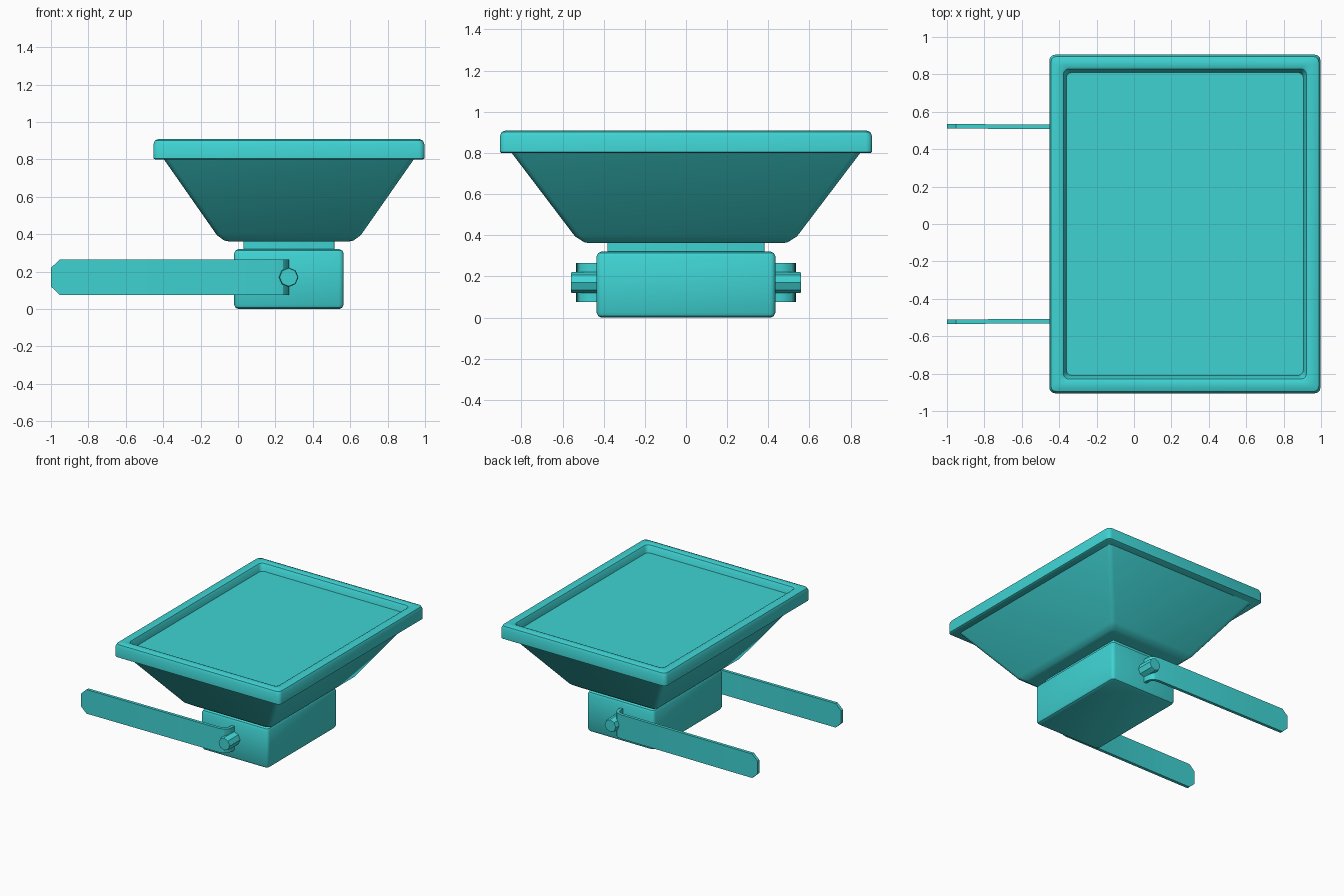
import bpy, bmesh, math
from mathutils import Vector

if "Cube" in bpy.data.objects:
    bpy.data.objects.remove(bpy.data.objects["Cube"])

teal = bpy.data.materials.new("teal")
teal.diffuse_color = (0.05, 0.65, 0.65, 1)
teal.use_nodes = True
teal.node_tree.nodes["Principled BSDF"].inputs["Base Color"].default_value = teal.diffuse_color


def loft(name, rings):
    """Skin a list of equal-length point rings into a closed solid."""
    bm = bmesh.new()
    loops = [[bm.verts.new(p) for p in ring] for ring in rings]
    n = len(loops[0])
    for a, b in zip(loops, loops[1:]):
        for i in range(n):
            j = (i + 1) % n
            bm.faces.new((a[i], a[j], b[j], b[i]))
    bm.faces.new(loops[0][::-1])
    bm.faces.new(loops[-1])
    bmesh.ops.recalc_face_normals(bm, faces=bm.faces)
    mesh = bpy.data.meshes.new(name)
    bm.to_mesh(mesh)
    bm.free()
    mesh.materials.append(teal)
    ob = bpy.data.objects.new(name, mesh)
    bpy.context.collection.objects.link(ob)
    bpy.ops.object.select_all(action='DESELECT')
    ob.select_set(True)
    bpy.context.view_layer.objects.active = ob
    bpy.ops.object.shade_smooth_by_angle(angle=math.radians(32))
    return ob


def rounded_rect(cx, hx, hy, r, z, seg=3):
    """Rounded rectangle ring centred on (cx, 0)."""
    pts = []
    for k, (sx, sy) in enumerate(((1, 1), (-1, 1), (-1, -1), (1, -1))):
        for s in range(seg + 1):
            a = math.radians(90 * (k + s / seg))
            pts.append((cx + sx * (hx - r) + r * math.cos(a),
                        sy * (hy - r) + r * math.sin(a), z))
    return pts


def stack(name, cx, levels):
    return loft(name, [rounded_rect(cx, *lv) for lv in levels])


# Base block with softened edges, and the neck above it
stack("base_block", 0.272, [
    (0.27, 0.412, 0.012, 0.0), (0.285, 0.427, 0.02, 0.007), (0.293, 0.435, 0.025, 0.024),
    (0.293, 0.435, 0.025, 0.296), (0.285, 0.427, 0.02, 0.313), (0.27, 0.412, 0.012, 0.32)])
stack("neck", 0.272, [(0.243, 0.382, 0.008, 0.30), (0.243, 0.382, 0.008, 0.38)])

# Flared hopper body
stack("hopper", 0.272, [
    (0.325, 0.475, 0.03, 0.362), (0.345, 0.495, 0.03, 0.366),
    (0.385, 0.54, 0.03, 0.395), (0.675, 0.855, 0.03, 0.81)])

# Tray: rounded outer rim and a recessed floor
stack("tray", 0.272, [
    (0.715, 0.897, 0.025, 0.80), (0.725, 0.905, 0.03, 0.805), (0.725, 0.905, 0.03, 0.88),
    (0.716, 0.896, 0.03, 0.901), (0.695, 0.875, 0.03, 0.91), (0.665, 0.845, 0.03, 0.91),
    (0.650, 0.830, 0.03, 0.903), (0.641, 0.820, 0.03, 0.885), (0.634, 0.810, 0.03, 0.85)])

# Arms: thin straps, chamfered tip, curled inward to the block
path = [(-1.0, 0.522, 0.05), (-0.952, 0.522, 0.095), (-0.72, 0.521, 0.095), (0.2, 0.516, 0.095),
        (0.235, 0.508, 0.095), (0.254, 0.488, 0.095), (0.26, 0.46, 0.095), (0.26, 0.42, 0.095)]
for side, label in ((1, "back"), (-1, "front")):
    rings = []
    for i, (x, y, h) in enumerate(path):
        p, q = path[max(i - 1, 0)], path[min(i + 1, len(path) - 1)]
        t = Vector((q[0] - p[0], q[1] - p[1])).normalized()
        ox, oy = -t.y * 0.012, t.x * 0.012
        rings.append([(x + s * ox, side * (y + s * oy), 0.17 + v * h)
                      for s, v in ((1, -1), (1, 1), (-1, 1), (-1, -1))])
    loft(label + "_arm", rings)

# Pivot pin through the block
loft("pivot_pin", [[(0.271 + r * math.cos(math.tau * i / 8), y, 0.17 + r * math.sin(math.tau * i / 8))
                    for i in range(8)]
                   for y, r in ((-0.56, 0.048), (-0.55, 0.052), (0.55, 0.052), (0.56, 0.048))])
